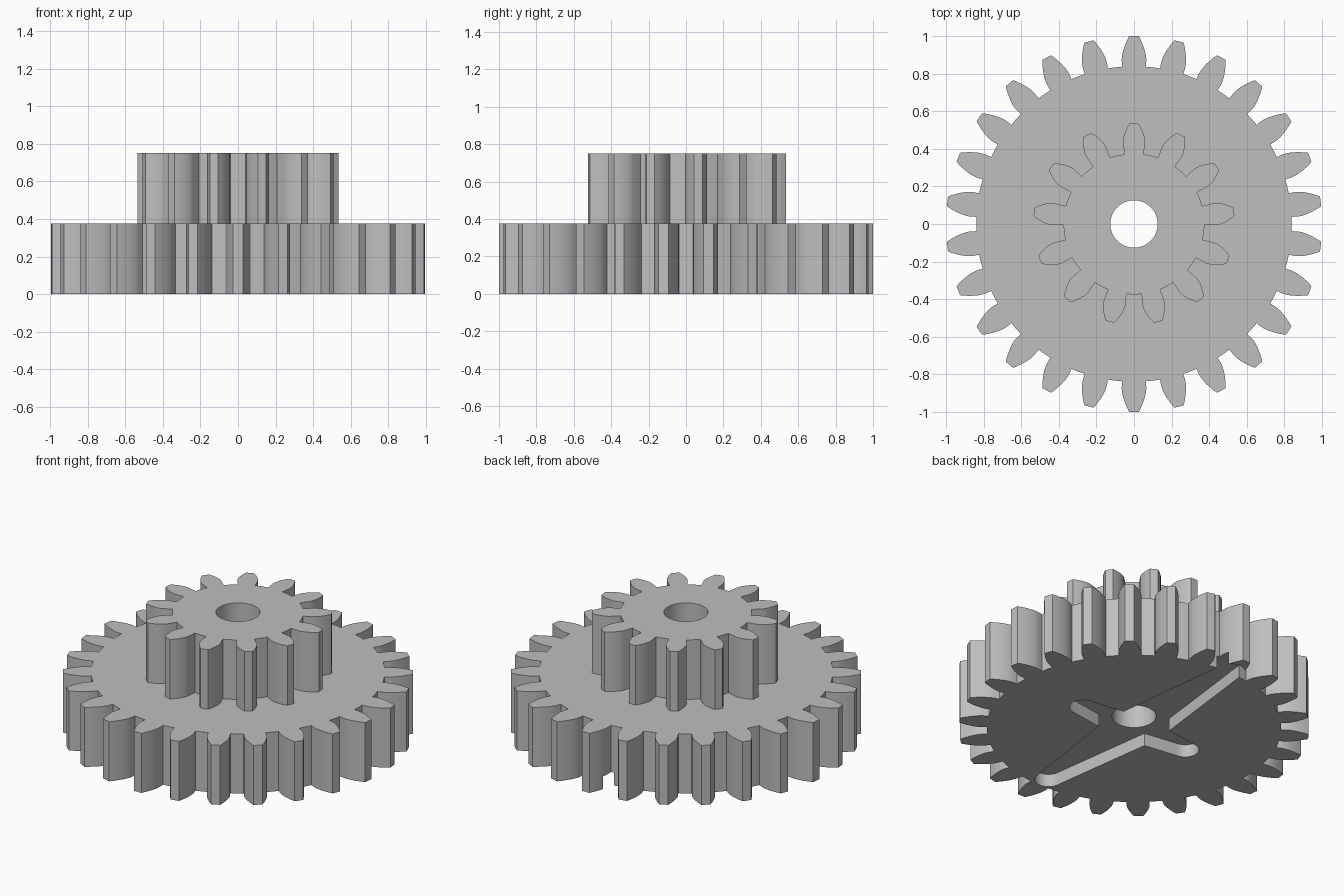
import bpy
import bmesh
from math import pi, sin, cos, tan, acos, sqrt, radians

cube = bpy.data.objects.get("Cube")
if cube:
    bpy.data.objects.remove(cube, do_unlink=True)

MODULE = 1 / 14
PRESSURE = radians(20)
STEP_Z, TOP_Z = 0.375, 0.75
BORE = 0.126
SLOT_DEPTH = 0.08

grey = bpy.data.materials.new("grey_plastic")
colour = (0.52, 0.52, 0.52, 1)
grey.use_nodes = True
grey.diffuse_color = colour
grey.node_tree.nodes["Principled BSDF"].inputs["Base Color"].default_value = colour


def prism(name, outline, z0, z1):
    """Extrude a counter-clockwise outline from z0 to z1."""
    bm = bmesh.new()
    face = bm.faces.new([bm.verts.new((x, y, z0)) for x, y in outline])
    ext = bmesh.ops.extrude_face_region(bm, geom=[face])
    for v in ext["geom"]:
        if isinstance(v, bmesh.types.BMVert):
            v.co.z = z1
    bmesh.ops.recalc_face_normals(bm, faces=bm.faces)
    mesh = bpy.data.meshes.new(name)
    bm.to_mesh(mesh)
    bm.free()
    mesh.materials.append(grey)
    obj = bpy.data.objects.new(name, mesh)
    bpy.context.collection.objects.link(obj)
    return obj


def arc(cx, cy, r, start, end, steps=16):
    angles = [radians(start + (end - start) * i / steps) for i in range(steps + 1)]
    return [(cx + r * cos(a), cy + r * sin(a)) for a in angles]


def gear_outline(teeth, steps=8):
    """Involute spur gear with one tooth pointing to +y."""
    pitch = MODULE * teeth / 2
    tip, root, base = pitch + MODULE, pitch - 1.25 * MODULE, pitch * cos(PRESSURE)
    base_half = pi / (2 * teeth) + tan(PRESSURE) - PRESSURE
    # half tooth flank as (radius, half angle), root to tip
    flank = [(root, base_half)]
    for i in range(steps + 1):
        r = base + (tip - base) * i / steps
        a = acos(min(1, base / r))
        flank.append((r, base_half - (tan(a) - a)))
    points = []
    for k in range(teeth):
        mid = pi / 2 + 2 * pi * k / teeth
        polar = [(r, mid - h) for r, h in flank]
        polar += [(tip, mid)]
        polar += [(r, mid + h) for r, h in reversed(flank)]
        polar += [(root, mid + pi / teeth)]
        points += [(r * cos(a), r * sin(a)) for r, a in polar]
    return points


def combine(target, other, operation):
    mod = target.modifiers.new(operation.lower(), "BOOLEAN")
    mod.operation = operation
    mod.solver = "EXACT"
    mod.object = other
    bpy.context.view_layer.objects.active = target
    bpy.ops.object.modifier_apply(modifier=mod.name)
    bpy.data.objects.remove(other, do_unlink=True)


# Large gear with the pinion fused on top
gear = prism("stepped_gear", gear_outline(26), 0, STEP_Z)
pinion = prism("pinion", gear_outline(13), STEP_Z - 0.1, TOP_Z)
combine(gear, pinion, "UNION")

# Shaft bore
bore = prism("bore_cutter", arc(0, 0, BORE, 0, 360, 64)[:-1], -0.1, 1)
combine(gear, bore, "DIFFERENCE")

# Tapered cross-shaped recess in the underside
hx, hy, end_r = 0.17, 0.11, 0.08
cross = arc(0.38, 0, end_r, -90, 90) + [(hx, hy)]
cross += arc(0, 0.86, end_r, 0, 180) + [(-hx, hy)]
cross += arc(-0.38, 0, end_r, 90, 270) + [(-hx, -hy)]
cross += arc(0, -0.76, end_r, 180, 360) + [(hx, -hy)]
recess = prism("recess_cutter", cross, -0.1, SLOT_DEPTH)
combine(gear, recess, "DIFFERENCE")

bpy.ops.object.select_all(action="DESELECT")
gear.select_set(True)
bpy.context.view_layer.objects.active = gear
bpy.ops.object.shade_smooth_by_angle(angle=radians(25))
